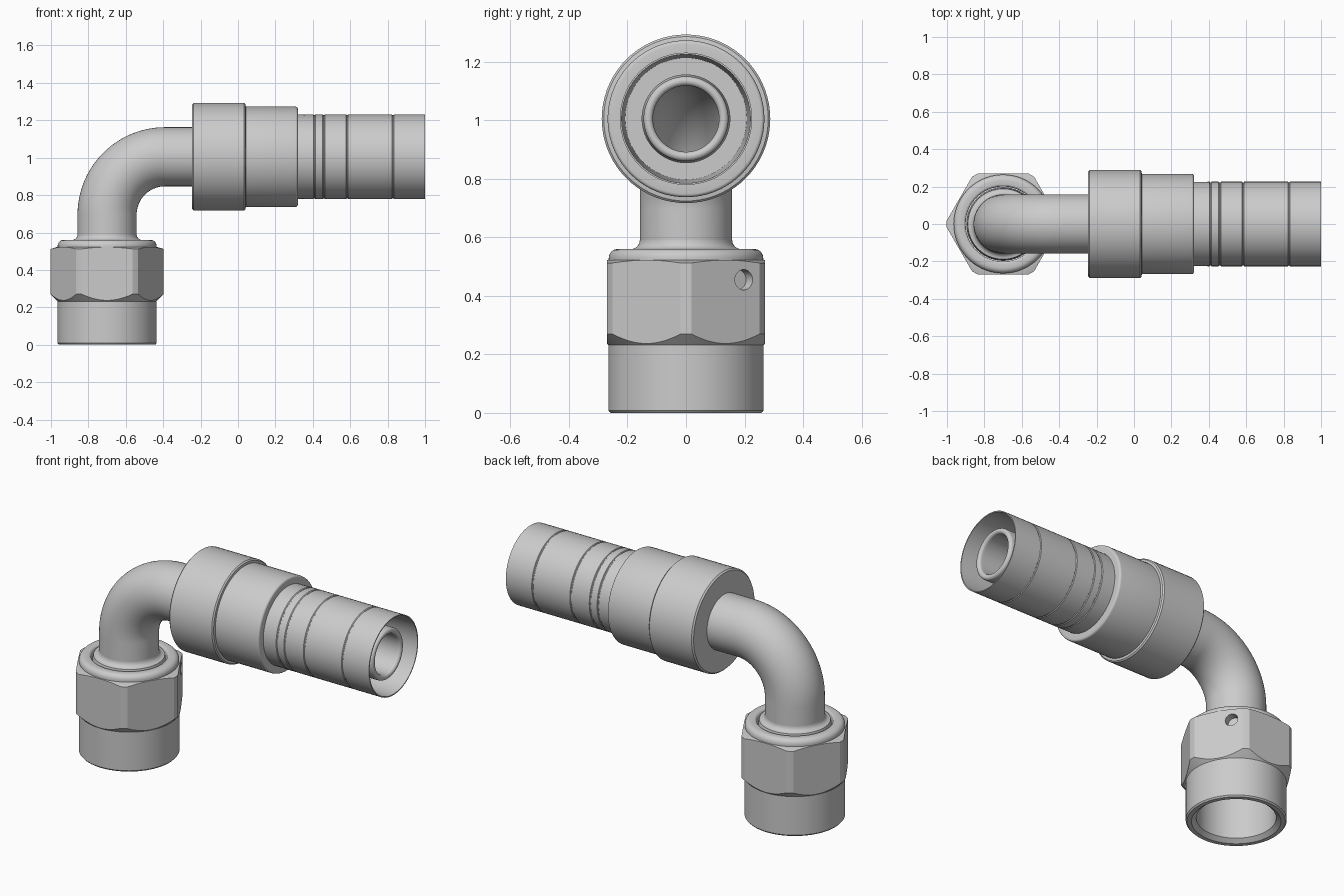
import bpy, bmesh
from math import sin, cos, pi, radians
from mathutils import Matrix, Vector

if "Cube" in bpy.data.objects:
    bpy.data.objects.remove(bpy.data.objects["Cube"])

NX, AZ = -0.70, 1.005          # nut axis x, hose axis z
R_TUBE, R_BORE, SEG = 0.158, 0.113, 72


def make(name, bm, angle=30):
    bmesh.ops.recalc_face_normals(bm, faces=bm.faces)
    mesh = bpy.data.meshes.new(name)
    bm.to_mesh(mesh)
    bm.free()
    ob = bpy.data.objects.new(name, mesh)
    bpy.context.collection.objects.link(ob)
    smooth(ob, angle)
    return ob


def smooth(ob, angle):
    bpy.ops.object.select_all(action='DESELECT')
    ob.select_set(True)
    bpy.context.view_layer.objects.active = ob
    bpy.ops.object.shade_smooth_by_angle(angle=radians(angle))


def skin(rings, bm):
    """Join successive vertex rings, closing back to the first."""
    for a, b in zip(rings, rings[1:] + rings[:1]):
        for i in range(len(a)):
            j = (i + 1) % len(a)
            bm.faces.new((a[i], a[j], b[j], b[i]))


def revolve(name, profile, matrix, angle=30):
    """Closed (radius, height) profile turned about local z."""
    bm = bmesh.new()
    rings = [[bm.verts.new(matrix @ Vector((r * cos(2 * pi * i / SEG), r * sin(2 * pi * i / SEG), h)))
              for i in range(SEG)] for r, h in profile]
    skin(rings, bm)
    return make(name, bm, angle)


def arc(r, h, rad, a0, a1, n=6):
    return [(r + rad * cos(radians(a0 + (a1 - a0) * i / n)),
             h + rad * sin(radians(a0 + (a1 - a0) * i / n))) for i in range(n + 1)]


def boolean(ob, cutter, op):
    m = ob.modifiers.new(op, 'BOOLEAN')
    m.operation, m.object, m.solver = op, cutter, 'EXACT'
    bpy.context.view_layer.objects.active = ob
    bpy.ops.object.modifier_apply(modifier=m.name)
    bpy.data.objects.remove(cutter)


def prism(name, sides, radius, depth, matrix):
    bm = bmesh.new()
    bmesh.ops.create_cone(bm, cap_ends=True, segments=sides, radius1=radius,
                          radius2=radius, depth=depth)
    # put a corner on local +x
    v = bm.verts[:][0].co
    turn = Matrix.Rotation(-Vector((1, 0)).angle_signed(v.xy) * -1, 4, 'Z')
    bmesh.ops.transform(bm, matrix=matrix @ turn, verts=bm.verts)
    return make(name, bm)


vertical = Matrix.Translation((NX, 0, 0))
along_x = Matrix.Translation((0, 0, AZ)) @ Matrix.Rotation(pi / 2, 4, 'Y')

# swivel nut: turned body trimmed by a hexagon, with a blind side hole
nut = revolve("swivel_nut",
              [(0.235, 0), (0.258, 0), (0.265, 0.008), (0.265, 0.232), (0.302, 0.27),
               (0.302, 0.512), (0.27, 0.522), (0.264, 0.522)]
              + arc(0.234, 0.53, 0.03, 0, 90) + arc(0.215, 0.545, 0.015, 90, 180, 4)
              + [(0.2, 0.40), (0.21, 0.38), (0.21, 0.02)], vertical, 20)
boolean(nut, prism("hex_cutter", 6, 0.27 / cos(pi / 6), 1.0,
                   Matrix.Translation((NX, 0, 0.3))), 'INTERSECT')
n = Vector((cos(pi / 6), sin(pi / 6), 0))
t = Vector((-sin(pi / 6), cos(pi / 6), 0))
hole_at = Vector((NX, 0, 0.455)) + n * 0.27 + t * 0.072
boolean(nut, prism("hole_cutter", 24, 0.035, 0.09,
                   Matrix.Translation(hole_at) @ n.to_track_quat('Z', 'Y').to_matrix().to_4x4()),
        'DIFFERENCE')
smooth(nut, 20)

# shoulder on the pipe end, inside the nut
revolve("pipe_shoulder",
        [(R_BORE - 0.001, 0.36), (0.17, 0.36), (0.197, 0.40), (0.192, 0.545)]
        + arc(0.188, 0.59, 0.03, 270, 180) + [(R_TUBE - 0.01, 0.60), (R_BORE - 0.001, 0.60)], vertical)

# elbow pipe: hollow quarter bend with straight ends
bend = 0.31
bm = bmesh.new()
path = [(NX, 0.40, 0)]
path += [(NX + bend * (1 - cos(a)), AZ - bend + bend * sin(a), a)
         for a in [pi / 2 * i / 24 for i in range(25)]]
path += [(-0.10, AZ, pi / 2)]


def ring(x, z, a, r):
    side = Vector((cos(a), 0, -sin(a)))
    return [bm.verts.new(Vector((x, 0, z)) + side * r * cos(2 * pi * i / SEG)
                         + Vector((0, r * sin(2 * pi * i / SEG), 0))) for i in range(SEG)]


skin([ring(*p, R_TUBE) for p in path] + [ring(*p, R_BORE) for p in reversed(path)], bm)
make("elbow_pipe", bm)

# crimp sleeve: stepped collar and thin open skirt with shallow grooves
profile = [(0.15, -0.245), (0.28, -0.245), (0.288, -0.237), (0.288, 0.033), (0.281, 0.04),
           (0.268, 0.042)] + arc(0.256, 0.308, 0.012, 0, 90, 4) + [(0.225, 0.32)]
for g in (0.41, 0.46, 0.585, 0.83):
    profile += [(0.226, g - 0.007), (0.222, g - 0.003), (0.222, g + 0.001), (0.226, g + 0.004)]
profile += [(0.226, 1.0), (0.22, 1.0), (0.208, 0.40), (0.15, 0.40)]
revolve("crimp_sleeve", profile, along_x)

# hose nipple inside the sleeve
revolve("hose_nipple",
        [(R_BORE, -0.11), (0.157, -0.11), (0.157, 0.2), (0.145, 0.42)]
        + arc(0.129, 0.95, 0.016, 0, 180, 10) + [(R_BORE, 0.94)], along_x)
